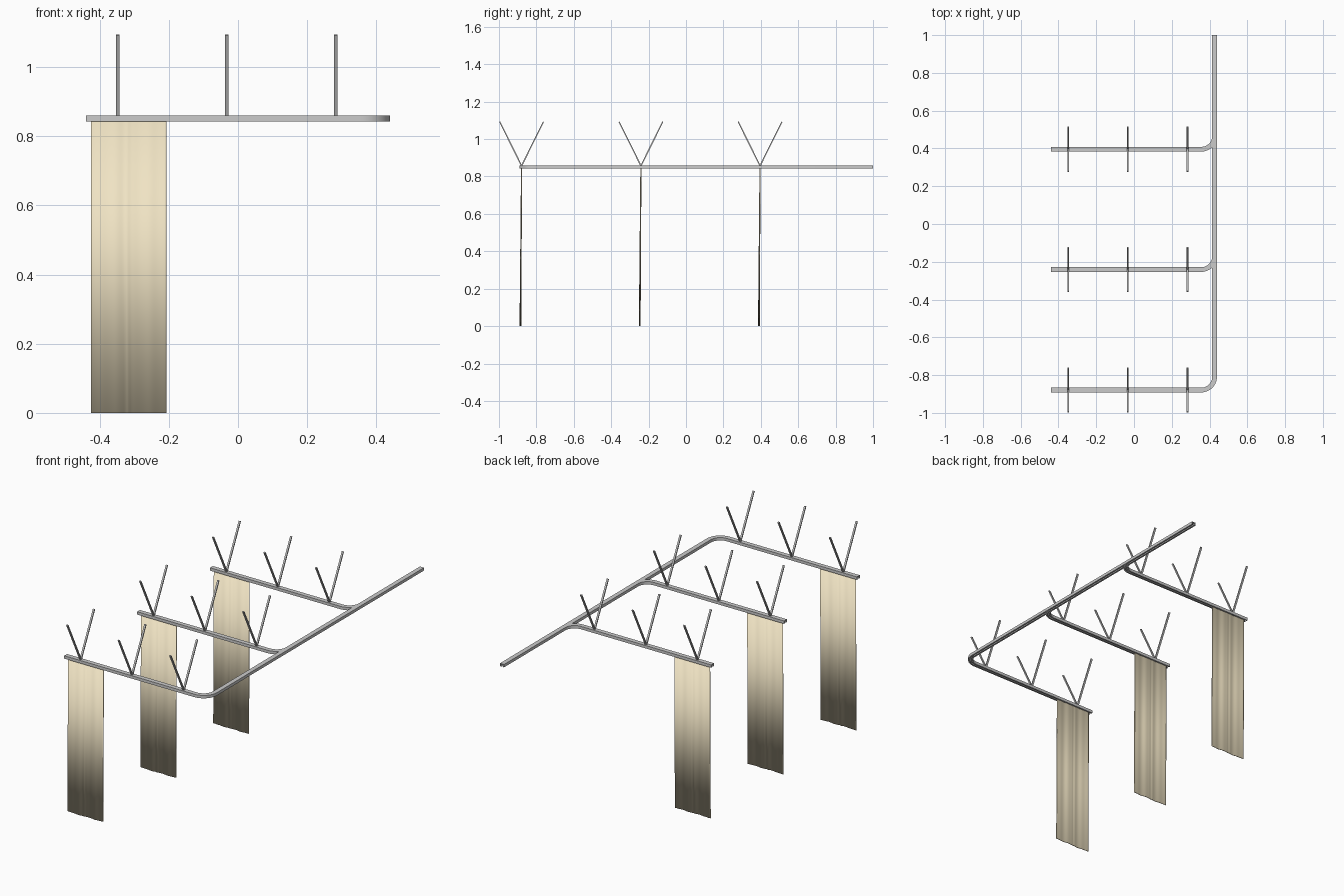
import bpy, bmesh, math
from mathutils import Vector

if "Cube" in bpy.data.objects:
    bpy.data.objects.remove(bpy.data.objects["Cube"])

BRANCH_Y = [-0.879, -0.241, 0.396]
MAIN_X, LEFT_X, BACK_Y = 0.4265, -0.44, 1.0
RAIL_Z, HALF_W, RAIL_H = 0.843, 0.0125, 0.016
BEND = 0.07


def finish(bm, name, angle=35, mat=None):
    bmesh.ops.recalc_face_normals(bm, faces=bm.faces)
    me = bpy.data.meshes.new(name)
    bm.to_mesh(me)
    bm.free()
    ob = bpy.data.objects.new(name, me)
    bpy.context.collection.objects.link(ob)
    if mat:
        me.materials.append(mat)
    bpy.ops.object.select_all(action='DESELECT')
    ob.select_set(True)
    bpy.context.view_layer.objects.active = ob
    if angle is None:
        bpy.ops.object.shade_smooth()
    else:
        bpy.ops.object.shade_smooth_by_angle(angle=math.radians(angle))
    return ob


def channel_profile():
    # downward-open C channel: (sideways, up)
    w, h, t, s = HALF_W, RAIL_H, 0.0025, 0.004
    right = [(w, h), (w, 0), (s, 0), (s, t), (w - t, t), (w - t, h - t)]
    return right + [(-u, v) for u, v in reversed(right)]


def sweep_rail(name, path):
    bm = bmesh.new()
    prof = channel_profile()
    pts = [Vector(p) for p in path]
    rings = []
    for i, p in enumerate(pts):
        d = (pts[min(i + 1, len(pts) - 1)] - pts[max(i - 1, 0)]).normalized()
        side = Vector((d.y, -d.x))
        rings.append([bm.verts.new((p.x + side.x * u, p.y + side.y * u, RAIL_Z + v))
                      for u, v in prof])
    n = len(prof)
    for a, b in zip(rings, rings[1:]):
        for j in range(n):
            bm.faces.new((a[j], a[(j + 1) % n], b[(j + 1) % n], b[j]))
    bm.faces.new(rings[0])
    bm.faces.new(rings[-1])
    return finish(bm, name)


def bent_path(y, end_y):
    arc = [(MAIN_X - BEND + BEND * math.sin(a), y + BEND - BEND * math.cos(a))
           for a in (math.pi / 2 * i / 12 for i in range(13))]
    return [(LEFT_X, y)] + arc + [(MAIN_X, end_y)]


def hanger_rods(name, x, y):
    # pair of slanted slim bars forming a V
    bm = bmesh.new()
    for sgn in (-1, 1):
        base = Vector((x, y, RAIL_Z + RAIL_H - 0.002))
        tip = Vector((x, y + sgn * 0.117, 1.093))
        d = tip - base
        across = Vector((0.005, 0, 0))
        thick = d.normalized().cross(Vector((1, 0, 0))) * 0.0032
        ends = [[bm.verts.new(p + across * a + thick * b)
                 for a, b in ((-1, -1), (1, -1), (1, 1), (-1, 1))] for p in (base, tip)]
        bm.faces.new(ends[0])
        bm.faces.new(ends[1])
        for j in range(4):
            k = (j + 1) % 4
            bm.faces.new((ends[0][j], ends[0][k], ends[1][k], ends[1][j]))
    return finish(bm, name)


def curtain(name, y, mat):
    # thin closed cloth slab, smooth over its hems, folds deepening downwards
    x0, x1, nx, half = -0.425, -0.207, 48, 0.0018
    bm = bmesh.new()
    rings = []
    for z, depth, lean in ((0.845, 0.0016, 0.0), (0.0, 0.0038, -0.006)):
        line = []
        for i in range(nx + 1):
            u = i / nx
            fold = (math.sin(u * 13 + 0.5) * 0.6 + math.sin(u * 29 + 1.3) * 0.25
                    - 0.7 * math.exp(-((u - 0.48) / 0.03) ** 2))
            line.append((x0 + (x1 - x0) * u, y + lean + fold * depth, z))
        rings.append([[bm.verts.new((px, py + s * half, pz)) for px, py, pz in line]
                      for s in (-1, 1)])
    (tf, tb), (bf, bb) = rings
    for i in range(nx):
        j = i + 1
        bm.faces.new((tf[i], bf[i], bf[j], tf[j]))
        bm.faces.new((tb[j], bb[j], bb[i], tb[i]))
        bm.faces.new((tf[i], tf[j], tb[j], tb[i]))
        bm.faces.new((bf[j], bf[i], bb[i], bb[j]))
    for i in (0, nx):
        bm.faces.new((tf[i], tb[i], bb[i], bf[i]))
    return finish(bm, name, None, mat)


cloth = bpy.data.materials.new("cream_cloth")
cloth.diffuse_color = (0.87, 0.77, 0.55, 1)
cloth.use_nodes = True
cloth.node_tree.nodes["Principled BSDF"].inputs["Base Color"].default_value = cloth.diffuse_color

# rails: the front one turns the corner and runs to the back
labels = ["front", "middle", "rear"]
for label, y in zip(labels, BRANCH_Y):
    end = BACK_Y if label == "front" else y + BEND + 0.002
    sweep_rail(label + "_rail", bent_path(y, end))
    curtain(label + "_curtain", y, cloth)
    for i, x in enumerate((-0.348, -0.033, 0.283)):
        hanger_rods(f"{label}_hanger_{i + 1}", x, y)
